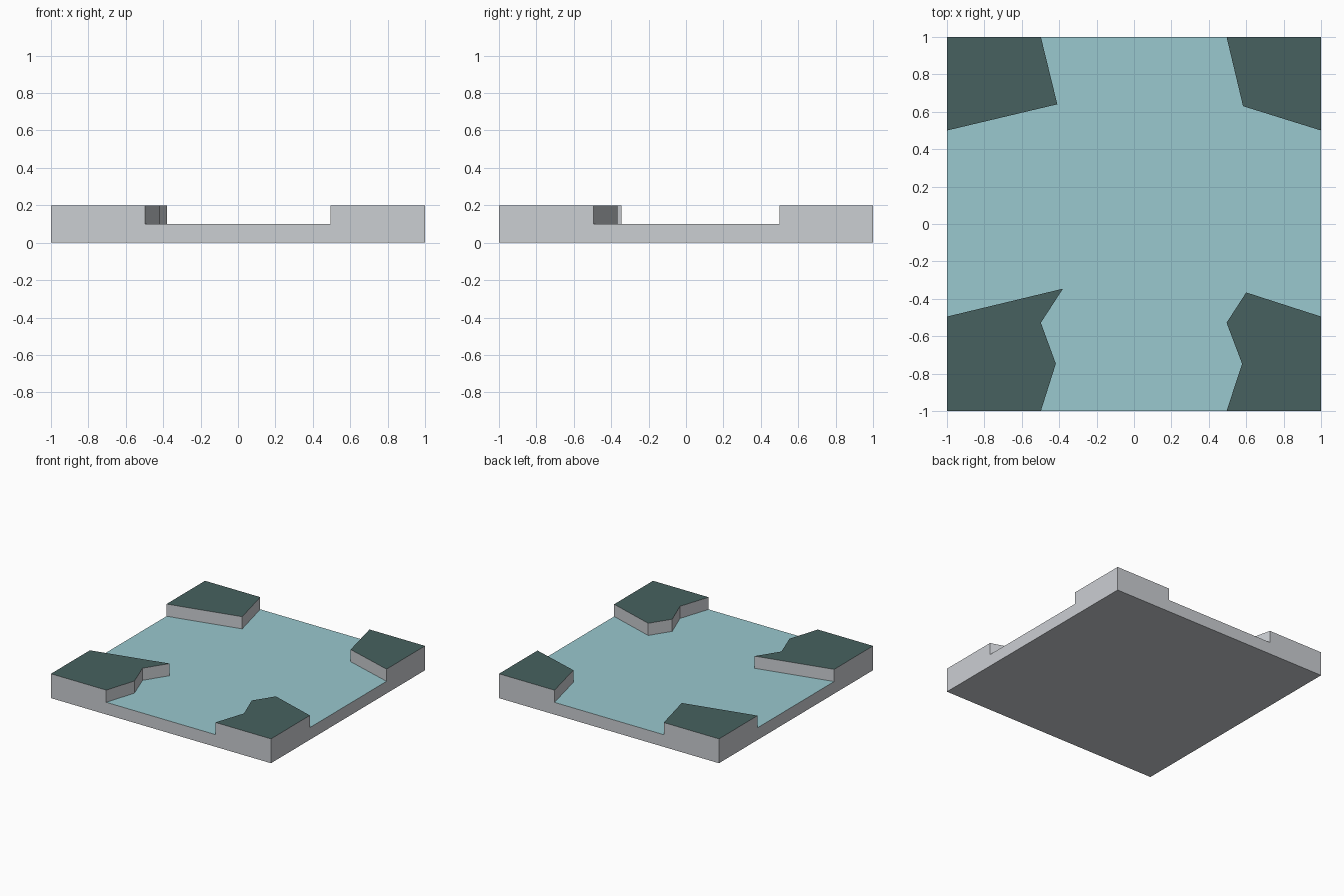
import bpy, bmesh

if "Cube" in bpy.data.objects:
    bpy.data.objects.remove(bpy.data.objects["Cube"])

FLOOR_Z, TOP_Z = 0.1, 0.2


def material(name, rgb):
    m = bpy.data.materials.new(name)
    m.diffuse_color = (*rgb, 1)
    m.use_nodes = True
    m.node_tree.nodes["Principled BSDF"].inputs["Base Color"].default_value = m.diffuse_color
    return m


grey = material("grey_side", (0.6, 0.62, 0.65))
cyan = material("pale_cyan_floor", (0.32, 0.58, 0.62))
green = material("dark_green_top", (0.063, 0.12, 0.115))


def prism(name, outline, z0, z1, top_mat, cap=None, bottom=False):
    """Walls around a counter-clockwise outline, with a coloured top face."""
    bm = bmesh.new()
    low = [bm.verts.new((x, y, z0)) for x, y in outline]
    high = [bm.verts.new((x, y, z1)) for x, y in outline]
    n = len(outline)
    for i in range(n):
        j = (i + 1) % n
        bm.faces.new((low[i], low[j], high[j], high[i]))
    if bottom:
        bm.faces.new(low[::-1])
    top = high if cap is None else [bm.verts.new((x, y, z1)) for x, y in cap]
    bm.faces.new(top).material_index = 1
    me = bpy.data.meshes.new(name)
    bm.to_mesh(me)
    bm.free()
    me.materials.append(grey)
    me.materials.append(top_mat)
    ob = bpy.data.objects.new(name, me)
    bpy.context.collection.objects.link(ob)
    return ob


# Inner edges of the raised corners, counter-clockwise around the floor
corners = {
    "front_right_block": ((1, -1), [(0.495, -1), (0.578, -0.747), (0.495, -0.528),
                                    (0.6, -0.366), (1, -0.495)]),
    "back_right_block": ((1, 1), [(1, 0.5), (0.583, 0.63), (0.495, 1)]),
    "back_left_block": ((-1, 1), [(-0.498, 1), (-0.41, 0.64), (-1, 0.5)]),
    "front_left_block": ((-1, -1), [(-1, -0.495), (-0.38, -0.346), (-0.498, -0.528),
                                    (-0.418, -0.747), (-0.498, -1)]),
}

# Base slab, its floor surface ending where the raised corners begin
square = [(-1, -1), (1, -1), (1, 1), (-1, 1)]
floor = [p for _, path in corners.values() for p in path]
prism("base_slab", square, 0, FLOOR_Z, cyan, cap=floor, bottom=True)

# Raised corner blocks
for name, (corner, path) in corners.items():
    prism(name, [corner] + path[::-1], FLOOR_Z, TOP_Z, green)
